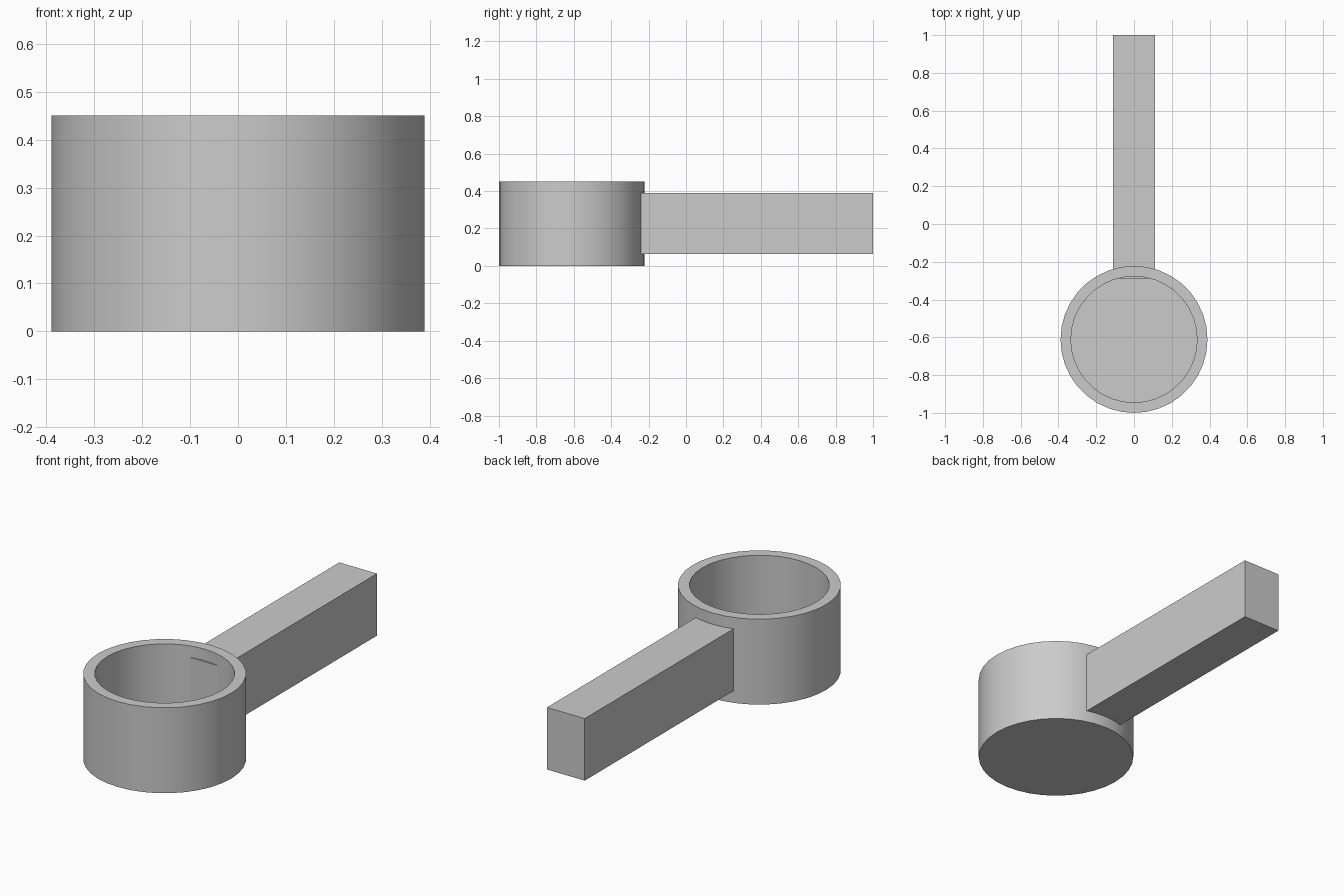
import bpy, bmesh, math
from mathutils import Matrix

cube = bpy.data.objects.get("Cube")
if cube:
    bpy.data.objects.remove(cube, do_unlink=True)

grey = bpy.data.materials.new("light grey")
grey.use_nodes = True
colour = (0.6, 0.6, 0.6, 1)
grey.diffuse_color = colour
grey.node_tree.nodes["Principled BSDF"].inputs["Base Color"].default_value = colour


def make_object(name, bm):
    bmesh.ops.recalc_face_normals(bm, faces=bm.faces)
    mesh = bpy.data.meshes.new(name)
    bm.to_mesh(mesh)
    bm.free()
    mesh.materials.append(grey)
    obj = bpy.data.objects.new(name, mesh)
    bpy.context.collection.objects.link(obj)
    return obj


# Open cup: a solid cylinder whose top is inset and pushed down to the floor
RADIUS, WALL, HEIGHT, FLOOR, CUP_Y = 0.389, 0.055, 0.45, 0.06, -0.611
bm = bmesh.new()
bmesh.ops.create_cone(bm, cap_ends=True, segments=36, radius1=RADIUS,
                      radius2=RADIUS, depth=HEIGHT,
                      matrix=Matrix.Translation((0, CUP_Y, HEIGHT / 2)))
top = max(bm.faces, key=lambda f: f.calc_center_median().z)
bmesh.ops.inset_region(bm, faces=[top], thickness=WALL)
well = bmesh.ops.extrude_discrete_faces(bm, faces=[top])["faces"][0]
bmesh.ops.translate(bm, verts=well.verts, vec=(0, 0, FLOOR - HEIGHT))
cup = make_object("cup", bm)
bpy.ops.object.select_all(action='DESELECT')
cup.select_set(True)
bpy.context.view_layer.objects.active = cup
bpy.ops.object.shade_smooth_by_angle(angle=math.radians(30))

# Square-cut handle, its inner end just piercing the cup wall
Y0, Y1, Z0, Z1, WIDTH = -0.288, 1.0, 0.063, 0.39, 0.22
bm = bmesh.new()
bmesh.ops.create_cube(bm, size=1, matrix=(
    Matrix.Translation((0, (Y0 + Y1) / 2, (Z0 + Z1) / 2))
    @ Matrix.Diagonal((WIDTH, Y1 - Y0, Z1 - Z0, 1))))
make_object("handle", bm)
